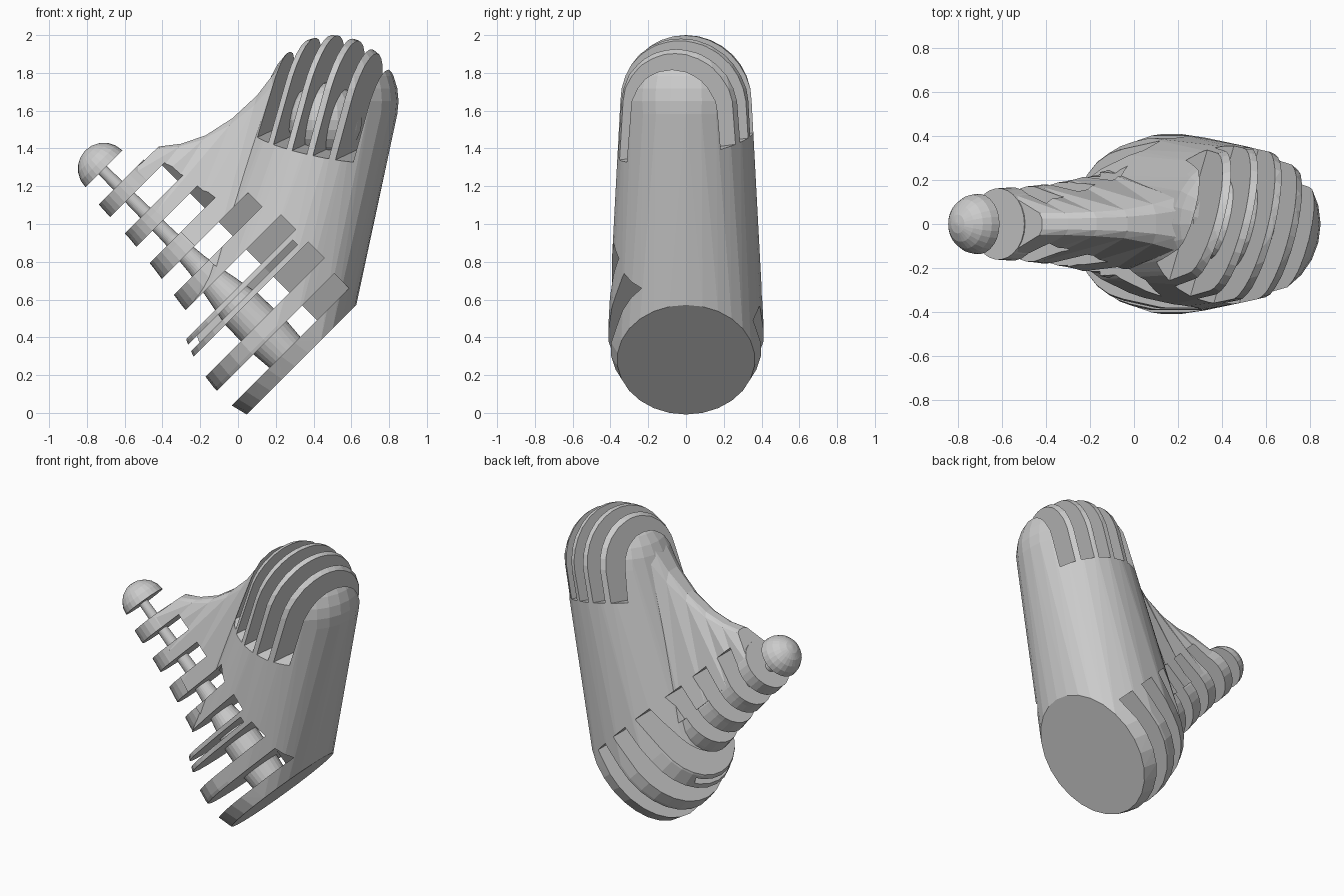
import bpy, bmesh, math
from mathutils import Vector, Matrix

if "Cube" in bpy.data.objects:
    bpy.data.objects.remove(bpy.data.objects["Cube"])

H = math.sqrt(0.5)
N = 26


def P(u, v, y):
    """u: along tilted axis from the base, v: towards lower left, y: depth."""
    return Vector((0.34 - H * u - H * v, y, 0.285 + H * u - H * v))


def finish(bm, name):
    bmesh.ops.recalc_face_normals(bm, faces=bm.faces[:])
    me = bpy.data.meshes.new(name)
    bm.to_mesh(me)
    bm.free()
    ob = bpy.data.objects.new(name, me)
    bpy.context.collection.objects.link(ob)
    return ob


def ring(u, r, v0=0.0, sy=1.0):
    return [P(u, v0 + r * math.cos(t), sy * r * math.sin(t))
            for t in (2 * math.pi * i / N for i in range(N))]


def loft(name, sections):
    bm = bmesh.new()
    rows = [[bm.verts.new(p) for p in s] for s in sections]
    n = len(rows[0])
    for a, b in zip(rows, rows[1:]):
        for i in range(n):
            j = (i + 1) % n
            bm.faces.new((a[i], a[j], b[j], b[i]))
    bm.faces.new(rows[0])
    bm.faces.new(rows[-1])
    bm.normal_update()
    return finish(bm, name)


def hull(name, points):
    bm = bmesh.new()
    for p in points:
        bm.verts.new(p)
    bmesh.ops.convex_hull(bm, input=bm.verts[:])
    bmesh.ops.delete(bm, geom=[v for v in bm.verts if not v.link_faces], context='VERTS')
    return finish(bm, name)


def cut(obs, tool):
    for ob in obs:
        m = ob.modifiers.new("cut", 'BOOLEAN')
        m.operation, m.object, m.solver = 'DIFFERENCE', tool, 'EXACT'
        bpy.context.view_layer.objects.active = ob
        bpy.ops.object.modifier_apply(modifier=m.name)
    bpy.data.objects.remove(tool)


# Main body: hull of the top sphere and the tilted barrel
pts = [Vector((.5, 0, 2.0))]
for k in range(-4, 8):
    a = math.pi / 2 * k / 8
    for i in range(N):
        b = 2 * math.pi * i / N
        pts.append(Vector((.5 + .35 * math.cos(a) * math.cos(b),
                           .35 * math.cos(a) * math.sin(b), 1.65 + .35 * math.sin(a))))
for u, r, v0, sy in ((0, .41, .005, .89), (.1, .42, .02, .96), (.22, .418, .02, .99),
                     (.36, .40, .02, 1), (.5, .345, .02, 1), (.6, .27, .02, 1)):
    pts += ring(u, r, v0, sy)
body = hull("body", pts)

# Tapered neck running up to the ball
neck = loft("neck", [ring(u, r, 0.015, 0.97) for u, r in
                     ((.31, .27), (.65, .235), (.9, .20), (1.1, .18), (1.34, .168))])

# Web with a concave ridge between neck and head, one convex piece per step
web_pts = [((-.42, 1.41), (1.338, -.02), .05, .15), ((-.3, 1.425), (1.22, -.02), .05, .16),
           ((-.17, 1.47), (1.1, -.02), .055, .17), ((-.03, 1.56), (.9, -.02), .065, .2),
           ((.1, 1.68), (.7, -.02), .09, .24), ((.2, 1.81), (.5, -.05), .12, .27),
           ((.32, 1.9), (.32, -.33), .12, .27)]
secs = []
Y = Vector((0, 1, 0))
for (x, z), (u, v), w, h in web_pts:
    top, q = Vector((x, 0, z)), P(u, v, 0)
    mid = top.lerp(q, 0.06)
    secs.append([top - Y * w * .5, mid - Y * w, q - Y * h,
                 q + Y * h, mid + Y * w, top + Y * w * .5])
webs = [hull("web", a + b) for a, b in zip(secs, secs[1:])]


# Rib slots, parallel to the base, deeper at the front than at the back
def slot(u0, u1, outline):
    cut([body, neck] + webs,
        loft("slot_cutter", [[P(u, v, y) for v, y in outline] for u in (u0, u1)]))


for u0, u1, front in ((.09, .20, -.44), (.295, .415, -.46), (.51, .62, -.46),
                      (.72, .825, -.42), (.93, 1.04, -.32), (1.135, 1.25, -.32)):
    slot(u0, u1, [(.8, -.8), (front, -.8), (front, -.23), (-.2, -.06), (-.2, .8), (.8, .8)])
slot(.445, .482, [(.8, -.8), (-.41, -.8), (-.41, -.2), (-.2, .0), (.1, .2), (.8, .2)])

# Slanted grooves through the head
n = Vector((.94, -.24, -.24)).normalized()
t = Vector((.24, -.2, .97))
t = (t - n * t.dot(n)).normalized()
w = n.cross(t)
for s in (-.245, -.13, -.015, .1, .215):
    c = Vector((.5, 0, 1.65)) + n * s + t * .2
    sign = (-1, 1)
    cut([body] + webs[-2:], hull("groove_cutter", [
        c + n * .041 * i + t * .43 * j + w * .6 * k for i in sign for j in sign for k in sign]))

# Core holding the head plates together
bm = bmesh.new()
bmesh.ops.create_uvsphere(bm, u_segments=18, v_segments=12, radius=0.2,
                          matrix=Matrix.Translation((.46, 0, 1.55)))
finish(bm, "head_core")

# Inner rod through all the ribs
loft("rod", [ring(u, r, .04) for u, r in
             ((.02, .11), (.2, .125), (.42, .12), (.6, .085), (.75, .06), (.95, .042), (1.47, .03))])

# Half-ball at the end of the rod
dome = [ring(1.455 + .138 * math.sin(a), .138 * math.cos(a), .03)
        for a in (math.radians(d) for d in (0, 18, 36, 54, 72, 87))]
loft("end_knob", dome)
